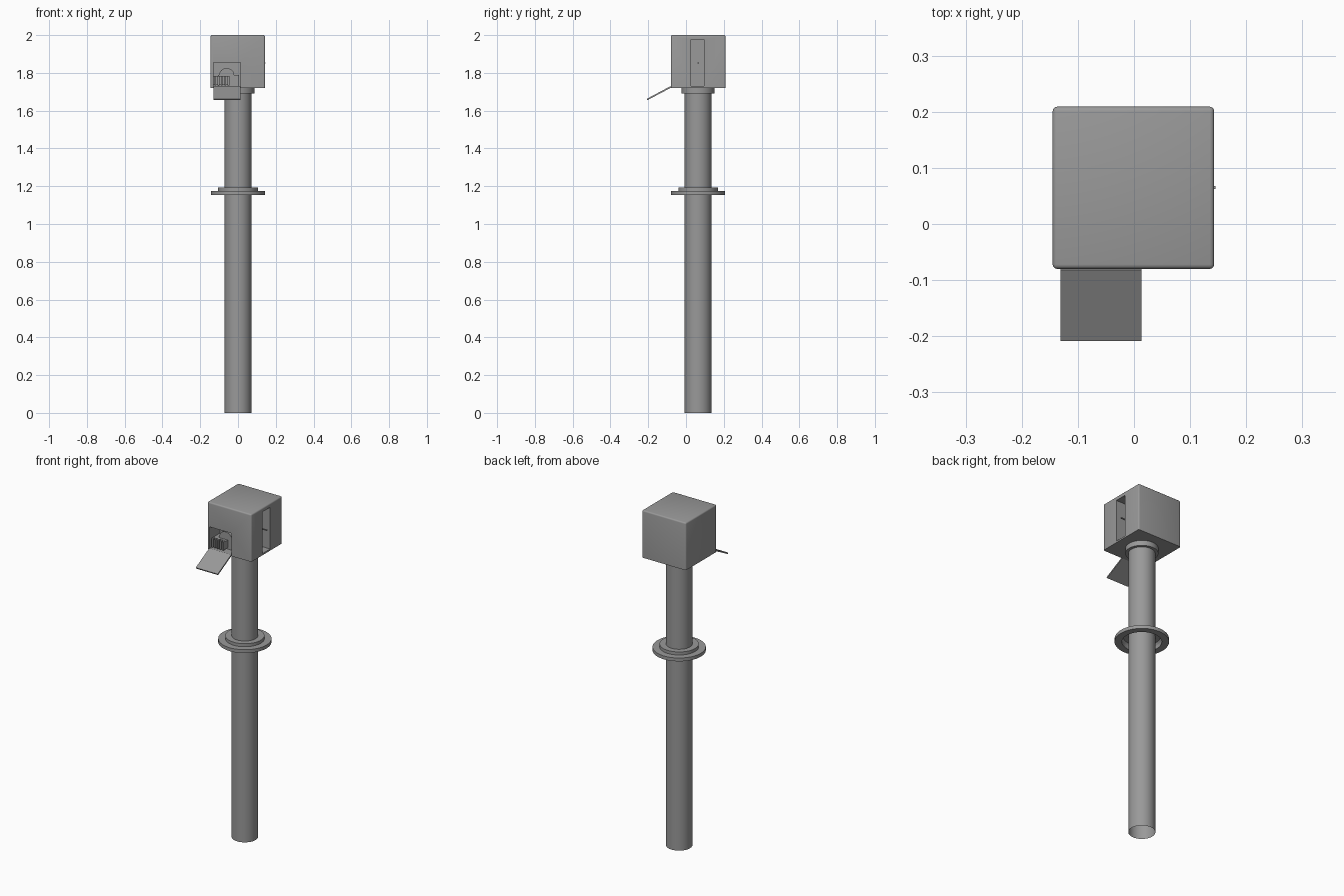
import bpy, bmesh, math
from mathutils import Vector

cube = bpy.data.objects.get("Cube")
if cube:
    bpy.data.objects.remove(cube, do_unlink=True)

grey = bpy.data.materials.new("mid_grey")
grey.use_nodes = True
grey.diffuse_color = (0.32, 0.32, 0.32, 1)
grey.node_tree.nodes["Principled BSDF"].inputs["Base Color"].default_value = grey.diffuse_color
AXIS_Y = 0.064


def finish(name, bm, smooth=False):
    bmesh.ops.recalc_face_normals(bm, faces=bm.faces)
    mesh = bpy.data.meshes.new(name)
    bm.to_mesh(mesh)
    bm.free()
    mesh.materials.append(grey)
    ob = bpy.data.objects.new(name, mesh)
    bpy.context.collection.objects.link(ob)
    if smooth:
        bpy.ops.object.select_all(action="DESELECT")
        ob.select_set(True)
        bpy.context.view_layer.objects.active = ob
        bpy.ops.object.shade_smooth_by_angle(angle=math.radians(35))
    return ob


def box_mesh(lo, hi):
    bm = bmesh.new()
    bmesh.ops.create_cube(bm, size=1)
    lo, hi = Vector(lo), Vector(hi)
    for v in bm.verts:
        v.co = (lo + hi) / 2 + v.co * (hi - lo)
    return bm


def lathe(name, profile, steps=48):
    # Spin a (radius, height) profile around the pole axis
    bm = bmesh.new()
    verts = [bm.verts.new((r, AXIS_Y, z)) for r, z in profile]
    edges = [bm.edges.new(pair) for pair in zip(verts, verts[1:])]
    bmesh.ops.spin(bm, geom=verts + edges, cent=(0, AXIS_Y, 0), axis=(0, 0, 1),
                   angle=math.tau, steps=steps)
    bmesh.ops.remove_doubles(bm, verts=bm.verts, dist=1e-5)
    return finish(name, bm, True)


def extrude_outline(name, points, y0, y1, smooth=False):
    # Extrude an (x, z) outline from y0 back to y1
    bm = bmesh.new()
    face = bm.faces.new([bm.verts.new((x, y0, z)) for x, z in points])
    ext = bmesh.ops.extrude_face_region(bm, geom=[face])["geom"]
    bmesh.ops.translate(bm, vec=(0, y1 - y0, 0),
                        verts=[g for g in ext if isinstance(g, bmesh.types.BMVert)])
    return finish(name, bm, smooth)


# Pole, open at its foot, with hollow stepped flange and top collar
lathe("pole", [(0.071, 0), (0.071, 1.72)])
lathe("flange", [(0.071, 1.192), (0.105, 1.192), (0.105, 1.174), (0.143, 1.174),
                 (0.143, 1.154), (0.105, 1.154), (0.105, 1.174), (0.098, 1.186), (0.071, 1.186)])
lathe("top_collar", [(0.071, 1.69), (0.087, 1.69), (0.087, 1.72)])

# Head box, rounded everywhere except around its underside
bm = box_mesh((-0.145, -0.08, 1.72), (0.143, 0.209, 2))
edges = [e for e in bm.edges if max(v.co.z for v in e.verts) > 1.9]
bmesh.ops.bevel(bm, geom=edges, offset=0.008, segments=3, profile=0.5, affect="EDGES")
head = finish("head_box", bm, True)

# Front opening and side slot
for name, lo, hi in [("opening_cutter", (-0.131, -0.12, 1.727), (0.013, 0.02, 1.855)),
                     ("slot_cutter", (0.045, 0.026, 1.73), (0.2, 0.096, 1.976))]:
    cutter = finish(name, box_mesh(lo, hi))
    cutter.hide_render = True
    cutter.hide_viewport = True
    cutter.display_type = "WIRE"
    cut = head.modifiers.new(name, "BOOLEAN")
    cut.object = cutter
    cut.solver = "EXACT"

# Slot pin
finish("slot_pin", box_mesh((0.045, 0.062, 1.85), (0.145, 0.068, 1.856)))

# Hinged flap sloping down out of the opening
bm = box_mesh((-0.131, -0.143, -0.004), (0.013, 0, 0.004))
tilt = math.radians(28)
for v in bm.verts:
    y, z = v.co.y, v.co.z
    v.co.y = -0.08 + y * math.cos(tilt) - z * math.sin(tilt)
    v.co.z = 1.726 + y * math.sin(tilt) + z * math.cos(tilt)
finish("flap", bm)

# Ribbed connector with a rounded arch behind it
finish("connector_block", box_mesh((-0.131, -0.055, 1.735), (-0.046, 0.02, 1.78)))
for i in range(5):
    x = -0.125 + i * 0.0175
    finish(f"connector_rib_{i + 1}", box_mesh((x, -0.07, 1.733), (x + 0.009, -0.05, 1.784)))

arc = [math.pi * (1 - i / 12) for i in range(13)]
arch = [(-0.06 + 0.04 * math.cos(a), 1.79 + 0.035 * math.sin(a)) for a in arc]
extrude_outline("connector_arch", [(-0.105, 1.727), (-0.105, 1.79)] + arch +
                [(0.005, 1.79), (0.005, 1.727)], -0.03, 0.02, True)
